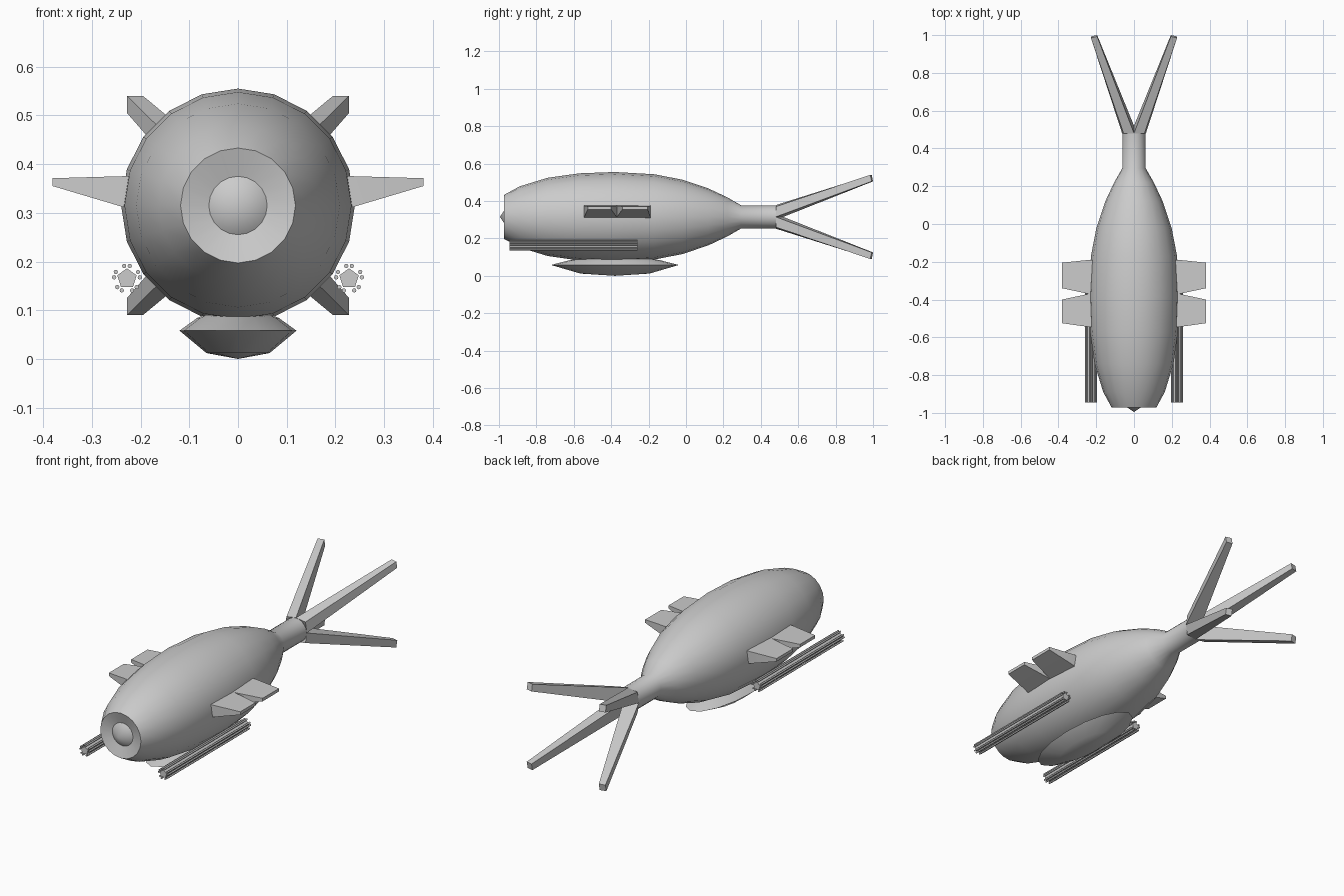
import bpy, bmesh
from math import sin, cos, pi, radians

if "Cube" in bpy.data.objects:
    bpy.data.objects.remove(bpy.data.objects["Cube"])

CZ = 0.315  # height of the hull axis


def make(name, bm, angle=40):
    bmesh.ops.recalc_face_normals(bm, faces=bm.faces[:])
    me = bpy.data.meshes.new(name)
    bm.to_mesh(me)
    bm.free()
    ob = bpy.data.objects.new(name, me)
    bpy.context.collection.objects.link(ob)
    bpy.ops.object.select_all(action='DESELECT')
    ob.select_set(True)
    bpy.context.view_layer.objects.active = ob
    bpy.ops.object.shade_smooth_by_angle(angle=radians(angle))
    return ob


def loft(bm, rings, start=None, end=None):
    """Skin a list of point rings; ends close to a point, or to a flat cap."""
    vs = [[bm.verts.new(p) for p in r] for r in rings]
    n = len(vs[0])
    for a, b in zip(vs, vs[1:]):
        for i in range(n):
            j = (i + 1) % n
            bm.faces.new((a[i], a[j], b[j], b[i]))
    for ring, tip in ((vs[0], start), (vs[-1], end)):
        if tip is None:
            bm.faces.new(ring)
        else:
            t = bm.verts.new(tip)
            for i in range(n):
                bm.faces.new((ring[i], ring[(i + 1) % n], t))


def ring_y(cx, cz, r, y, n, phase=0.0):
    return [(cx + r * sin(2 * pi * i / n + phase), y, cz + r * cos(2 * pi * i / n + phase))
            for i in range(n)]


# Hull with dented nose and tail neck, turned around the y axis
profile = [(-0.955, 0.06), (-0.972, 0.118), (-0.89, 0.163), (-0.74, 0.209), (-0.57, 0.233),
           (-0.38, 0.24), (-0.17, 0.228), (-0.02, 0.199), (0.12, 0.152), (0.22, 0.105),
           (0.295, 0.062), (0.48, 0.062)]
bm = bmesh.new()
loft(bm, [ring_y(0, CZ, r, y, 20) for y, r in profile], (0, -0.995, CZ), (0, 0.52, CZ))
make("hull", bm)

# Four splayed tail booms
base = [(0, 0.52, 0), (0.063, 0.48, 0), (0.055, 0.48, 0.055), (0, 0.48, 0.063)]
tip = [(0.195, 1.0, 0.19), (0.228, 0.993, 0.19), (0.228, 0.985, 0.225), (0.195, 0.993, 0.225)]
for sx, side in ((1, "right"), (-1, "left")):
    for sz, level in ((1, "upper"), (-1, "lower")):
        bm = bmesh.new()
        loft(bm, [[(sx * x, y, CZ + sz * z) for x, y, z in ring] for ring in (base, tip)])
        make(f"tail_boom_{level}_{side}", bm, 50)

    # Pair of stub wings: (root y range, tip y range)
    for k, (r0, r1, t0, t1) in enumerate([(-0.37, -0.19, -0.34, -0.205),
                                          (-0.545, -0.37, -0.525, -0.40)]):
        bm = bmesh.new()
        rings = []
        for x, y0, y1, z0, z1 in ((0.19, r0, r1, 0.30, 0.376), (0.24, r0, r1, 0.313, 0.375),
                                  (0.381, t0, t1, 0.355, 0.371)):
            rings.append([(sx * x, y0, z0), (sx * x, y1, z0), (sx * x, y1, z1), (sx * x, y0, z1)])
        loft(bm, rings)
        make(f"stub_wing_{k + 1}_{side}", bm, 30)

    # Rotary gun: pentagonal core ringed by paired barrels
    gx, gz, y0, y1 = sx * 0.228, 0.165, -0.945, -0.26
    bm = bmesh.new()
    loft(bm, [ring_y(gx, gz, 0.021, y, 5) for y in (y0, y1)])
    for k in range(5):
        for off in (-0.22, 0.22):
            a = 2 * pi * k / 5 + off
            bx, bz = gx + 0.0265 * sin(a), gz + 0.0265 * cos(a)
            loft(bm, [ring_y(bx, bz, 0.0045, y, 8) for y in (y0, y1)])
    make(f"rotary_gun_{side}", bm, 50)

# Belly pod, a flattened lens under the hull
bm = bmesh.new()
loft(bm, [[(0.12 * s * sin(2 * pi * i / 16), -0.38 + 0.342 * s * cos(2 * pi * i / 16), z)
           for i in range(16)]
          for z, s in ((0.084, 0.70), (0.058, 1.0), (0.012, 0.54))],
     (0, -0.38, 0.12), (0, -0.38, 0.0))
make("belly_pod", bm, 60)
